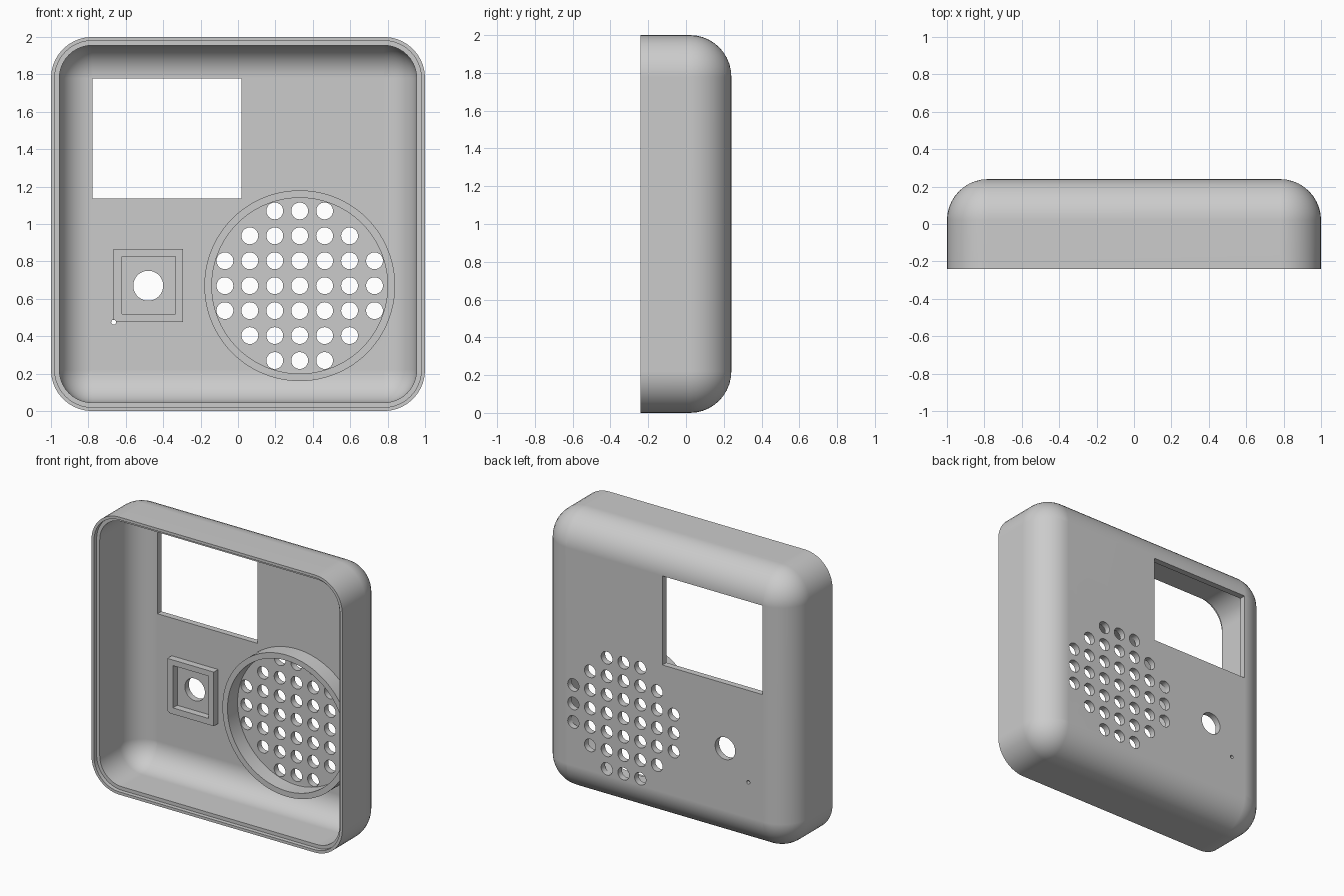
import bpy, bmesh
from math import sin, cos, pi

cube = bpy.data.objects.get("Cube")
if cube:
    bpy.data.objects.remove(cube, do_unlink=True)

grey = bpy.data.materials.new("grey plastic")
grey.use_nodes = True
colour = (0.6, 0.6, 0.6, 1)
grey.diffuse_color = colour
grey.node_tree.nodes["Principled BSDF"].inputs["Base Color"].default_value = colour

HALF, RADIUS, WALL = 1.0, 0.22, 0.045
FRONT, BACK = -0.24, 0.24
INNER_BACK = BACK - WALL
BUTTON = (-0.48, 0.67)
SPEAKER = (0.33, 0.67)


def make(name, bm):
    bmesh.ops.remove_doubles(bm, verts=bm.verts, dist=1e-5)
    bmesh.ops.recalc_face_normals(bm, faces=bm.faces)
    mesh = bpy.data.meshes.new(name)
    bm.to_mesh(mesh)
    bm.free()
    mesh.materials.append(grey)
    obj = bpy.data.objects.new(name, mesh)
    bpy.context.collection.objects.link(obj)
    return obj


def circle(centre, r, n):
    return [(centre[0] + r * cos(2 * pi * i / n), centre[1] + r * sin(2 * pi * i / n))
            for i in range(n)]


def rectangle(x0, x1, z0, z1):
    return [(x0, z0), (x1, z0), (x1, z1), (x0, z1)]


def rounded_square(offset, steps=10):
    r = max(RADIUS - offset, 0)
    c = HALF - offset - r
    pts = []
    for k, (sx, sz) in enumerate([(1, 1), (-1, 1), (-1, -1), (1, -1)]):
        for i in range(steps + 1):
            a = pi / 2 * (k + i / steps)
            pts.append((sx * c + r * cos(a), 1 + sz * c + r * sin(a)))
    return pts


def loft(bm, loops, closed=False):
    """Skin (outline, y) loops; cap the ends, or join last to first."""
    rows = [[bm.verts.new((x, y, z)) for x, z in pts] for pts, y in loops]
    pairs = list(zip(rows, rows[1:]))
    if closed:
        pairs.append((rows[-1], rows[0]))
    else:
        bm.faces.new(rows[0])
        bm.faces.new(rows[-1])
    for a, b in pairs:
        for i in range(len(a)):
            j = (i + 1) % len(a)
            bm.faces.new((a[i], a[j], b[j], b[i]))


def collar(name, outer, inner, front):
    bm = bmesh.new()
    hidden = INNER_BACK + 0.01
    loft(bm, [(outer, hidden), (outer, front), (inner, front), (inner, hidden)], True)
    return make(name, bm)


# Hollow housing: back cap, fillet, wall, stepped rim, inner wall, inner fillet
steps = 10
arc = [(i / steps) * pi / 2 for i in range(steps + 1)]
fillet_y = BACK - RADIUS
inner_r = RADIUS - WALL
profile = [(RADIUS - RADIUS * sin(a), fillet_y + RADIUS * cos(a)) for a in arc]
profile += [(0, FRONT), (0.02, FRONT), (0.02, FRONT + 0.03), (WALL, FRONT + 0.03)]
profile += [(RADIUS - inner_r * cos(a), fillet_y + inner_r * sin(a)) for a in arc]
bm = bmesh.new()
loft(bm, [(rounded_square(d), y) for d, y in profile])
housing = make("housing", bm)

# Raised collars behind the speaker and the button
speaker_ring = collar("speaker_ring", circle(SPEAKER, 0.51, 96),
                      circle(SPEAKER, 0.47, 96), 0.08)
button_frame = collar("button_frame", rectangle(-0.665, -0.295, 0.475, 0.865),
                      rectangle(-0.62, -0.335, 0.52, 0.825), 0.145)

# Openings: screen, button, pinhole and speaker grille
openings = [rectangle(-0.778, 0.02, 1.137, 1.778),
            circle(BUTTON, 0.08, 48),
            circle((-0.665, 0.475), 0.013, 16)]
pitch = 0.1333
for i in range(-3, 4):
    for j in range(-3, 4):
        if i * i + j * j <= 10:
            openings.append(circle((SPEAKER[0] + i * pitch, SPEAKER[1] + j * pitch), 0.045, 32))
bm = bmesh.new()
for outline in openings:
    loft(bm, [(outline, 0.05), (outline, 0.4)])
cutter = make("opening_cutter", bm)
cutter.hide_render = True

for obj in (housing, button_frame):
    mod = obj.modifiers.new("openings", "BOOLEAN")
    mod.operation = "DIFFERENCE"
    mod.solver = "EXACT"
    mod.object = cutter
    bpy.context.view_layer.objects.active = obj
    bpy.ops.object.modifier_apply(modifier=mod.name)
bpy.data.objects.remove(cutter, do_unlink=True)

# Smooth the rounded surfaces and keep the flat ones flat
bpy.ops.object.select_all(action="DESELECT")
for obj in (housing, speaker_ring, button_frame):
    obj.select_set(True)
bpy.context.view_layer.objects.active = housing
bpy.ops.object.shade_smooth_by_angle(angle=pi / 6)
for obj in (housing, speaker_ring, button_frame):
    mod = obj.modifiers.new("even normals", "WEIGHTED_NORMAL")
    mod.keep_sharp = True
